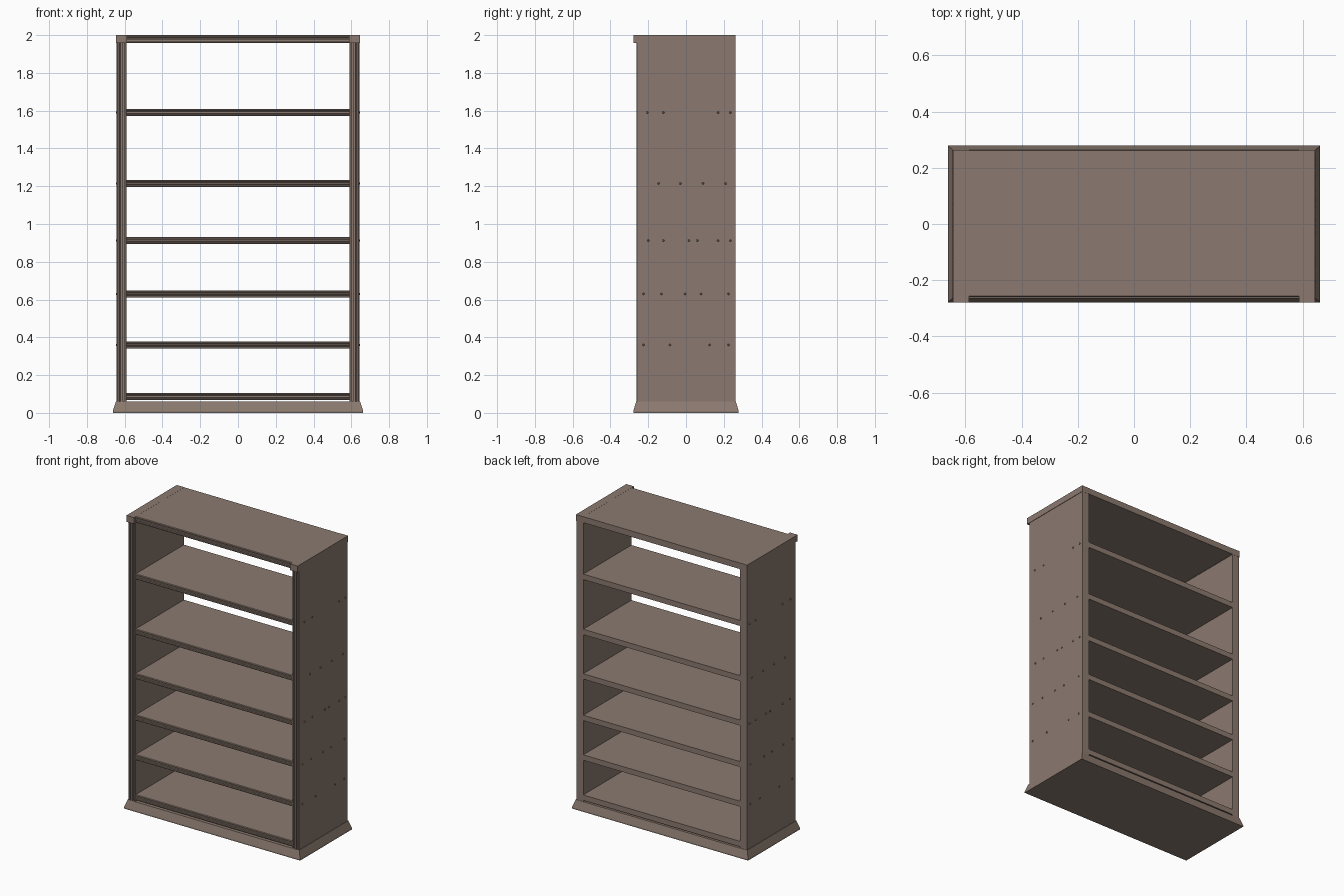
import bpy, bmesh

if "Cube" in bpy.data.objects:
    bpy.data.objects.remove(bpy.data.objects["Cube"])

wood = bpy.data.materials.new("brown wood")
wood.diffuse_color = (0.26, 0.195, 0.16, 1)
wood.use_nodes = True
wood.node_tree.nodes["Principled BSDF"].inputs["Base Color"].default_value = wood.diffuse_color


def finish(name, bm):
    bmesh.ops.recalc_face_normals(bm, faces=bm.faces[:])
    me = bpy.data.meshes.new(name)
    bm.to_mesh(me)
    bm.free()
    me.materials.append(wood)
    ob = bpy.data.objects.new(name, me)
    bpy.context.collection.objects.link(ob)
    return ob


def loft(name, rings):
    """Skin closed rings of points and cap both ends."""
    bm = bmesh.new()
    loops = [[bm.verts.new(p) for p in r] for r in rings]
    n = len(loops[0])
    for a, b in zip(loops, loops[1:]):
        for i in range(n):
            j = (i + 1) % n
            bm.faces.new((a[i], a[j], b[j], b[i]))
    bm.faces.new(loops[0])
    bm.faces.new(loops[-1])
    return finish(name, bm)


def rect(x0, x1, y0, y1, z):
    return [(x0, y0, z), (x1, y0, z), (x1, y1, z), (x0, y1, z)]


def fluted(a, b, front, depth):
    """Front edge points from a to b with two shallow grooves."""
    w = b - a
    pts = [(0, 0.5), (0.08, 0), (0.24, 0), (0.27, 1), (0.35, 1), (0.38, 0),
           (0.62, 0), (0.65, 1), (0.73, 1), (0.76, 0), (0.92, 0), (1, 0.5)]
    return [(a + w * t, front + depth * d) for t, d in pts]


# Flared plinth
loft("plinth", [rect(-x, x, -y, y, z) for z, x, y in
                ((0, 0.663, 0.279), (0.009, 0.663, 0.279),
                 (0.033, 0.655, 0.272), (0.06, 0.646, 0.264))])

# Shelves and top board, with moulded front edge
shelf_z = [0.087, 0.36, 0.63, 0.912, 1.215, 1.59]
for i, z in enumerate(shelf_z + [1.979]):
    h = 0.0185 if z < 1.9 else 0.0205
    prof = fluted(z - h, z + h, -0.26, 0.008) + [(z + h, 0.262), (z - h, 0.262)]
    loft("top_board" if z > 1.9 else f"shelf_{i + 1}",
         [[(x, y, zz) for zz, y in prof] for x in (-0.592, 0.592)])

# Peg positions along the side at each shelf height above the bottom one
pegs = [(-0.225, -0.085, 0.125, 0.225),
        (-0.225, -0.13, -0.005, 0.08, 0.225),
        (-0.2, -0.12, 0.015, 0.06, 0.17, 0.235),
        (-0.145, -0.03, 0.09, 0.21),
        (-0.205, -0.12, 0.17, 0.235)]

for s, side in ((-1, "left"), (1, "right")):
    # Side panel with fluted front edge
    prof = fluted(0.59, 0.642, -0.263, 0.008) + [(0.642, 0.262), (0.59, 0.262)]
    loft(side + "_side_panel",
         [[(s * x, y, z) for x, y in prof] for z in (0.058, 1.96)])
    # Cap on top of the side panel, projecting at the front
    loft(side + "_cap", [rect(s * 0.588, s * 0.645, -0.279, 0.263, z)
                         for z in (1.957, 2.0)])
    # Small wooden pegs holding the shelves
    for z, ys in zip(shelf_z[1:], pegs):
        for k, y in enumerate(ys):
            r = 0.006
            c = [(r, 0), (r * .5, r * .87), (-r * .5, r * .87),
                 (-r, 0), (-r * .5, -r * .87), (r * .5, -r * .87)]
            loft(f"{side}_peg", [[(s * x, y + a * t, z + b * t) for a, b in c]
                                 for x, t in ((0.635, 1), (0.644, 1), (0.647, 0.6))])
